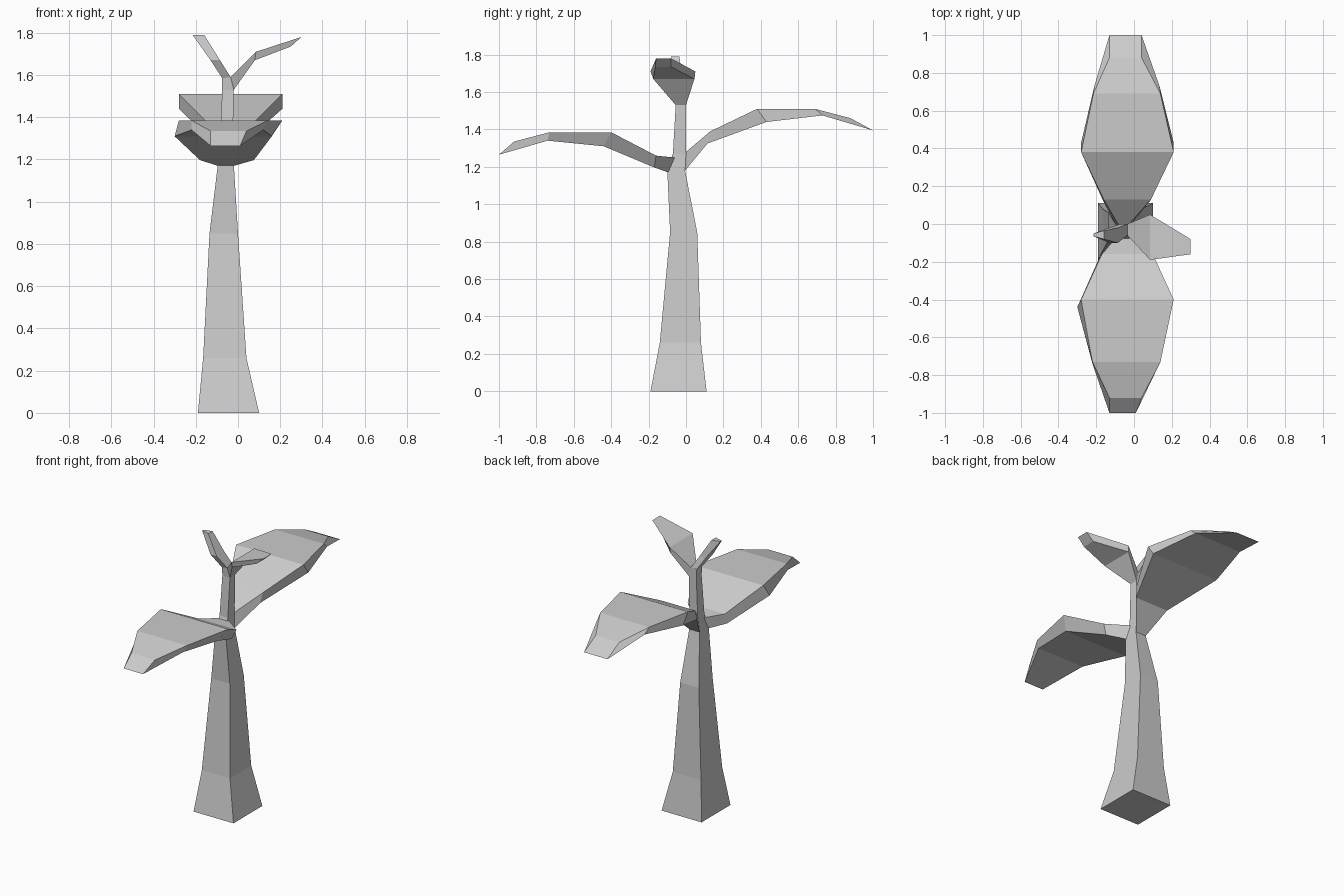
import bpy, bmesh


def loft(name, rings):
    """Skin a row of four-cornered rings and cap both ends."""
    bm = bmesh.new()
    loops = [[bm.verts.new(p) for p in ring] for ring in rings]
    for a, b in zip(loops, loops[1:]):
        for i in range(4):
            j = (i + 1) % 4
            bm.faces.new((a[i], a[j], b[j], b[i]))
    bm.faces.new(loops[0])
    bm.faces.new(loops[-1])
    bmesh.ops.recalc_face_normals(bm, faces=bm.faces)
    mesh = bpy.data.meshes.new(name)
    bm.to_mesh(mesh)
    bm.free()
    obj = bpy.data.objects.new(name, mesh)
    bpy.context.collection.objects.link(obj)
    return obj


def level_ring(x0, x1, y0, y1, z):
    return [(x0, y0, z), (x1, y0, z), (x1, y1, z), (x0, y1, z)]


def y_ring(top, bottom):
    """Leaf section across x; each edge is (x0, x1, y, z)."""
    a, b, y, z = top
    c, d, v, w = bottom
    return [(a, y, z), (b, y, z), (d, v, w), (c, v, w)]


def x_ring(top, bottom):
    """Leaf section across y; each edge is (y0, y1, x, z)."""
    a, b, x, z = top
    c, d, v, w = bottom
    return [(x, a, z), (x, b, z), (v, d, w), (v, c, w)]


# Tapering square trunk
loft("trunk", [level_ring(*s) for s in [
    (-0.19, 0.10, -0.19, 0.11, 0.0),
    (-0.165, 0.04, -0.14, 0.08, 0.26),
    (-0.135, 0.0, -0.085, 0.06, 0.85),
    (-0.095, -0.02, -0.10, -0.005, 1.18),
    (-0.085, -0.025, -0.07, 0.0, 1.27),
    (-0.075, -0.02, -0.055, 0.0, 1.53),
    (-0.075, -0.035, -0.06, 0.0, 1.59),
]])

# Large leaf drooping to the front
loft("front_leaf", [y_ring(*s) for s in [
    ((-0.085, -0.025, -0.06, 1.25), (-0.095, -0.02, -0.095, 1.17)),
    ((-0.17, 0.10, -0.16, 1.26), (-0.18, 0.075, -0.17, 1.197)),
    ((-0.28, 0.21, -0.40, 1.385), (-0.30, 0.16, -0.44, 1.31)),
    ((-0.22, 0.14, -0.73, 1.385), (-0.22, 0.12, -0.74, 1.34)),
    ((-0.13, 0.04, -0.92, 1.335), (-0.13, 0.01, -1.0, 1.265)),
]])

# Large leaf drooping to the back
loft("back_leaf", [y_ring(*s) for s in [
    ((-0.085, -0.025, 0.0, 1.28), (-0.095, -0.02, -0.005, 1.18)),
    ((-0.16, 0.09, 0.13, 1.39), (-0.16, 0.08, 0.115, 1.325)),
    ((-0.28, 0.21, 0.38, 1.51), (-0.28, 0.21, 0.43, 1.44)),
    ((-0.215, 0.14, 0.69, 1.51), (-0.21, 0.135, 0.73, 1.475)),
    ((-0.13, 0.04, 0.88, 1.46), (-0.13, 0.04, 1.0, 1.395)),
]])

# Small upper leaf to the right
loft("right_top_leaf", [x_ring(*s) for s in [
    ((-0.06, 0.0, -0.035, 1.59), (-0.055, 0.0, -0.02, 1.53)),
    ((-0.19, 0.05, 0.085, 1.71), (-0.175, 0.045, 0.08, 1.67)),
    ((-0.16, -0.08, 0.30, 1.78), (-0.165, -0.08, 0.25, 1.735)),
]])

# Small upper leaf to the left
loft("left_top_leaf", [x_ring(*s) for s in [
    ((-0.06, 0.0, -0.035, 1.59), (-0.06, 0.0, -0.075, 1.585)),
    ((-0.10, -0.02, -0.085, 1.67), (-0.10, -0.02, -0.13, 1.67)),
    ((-0.08, -0.035, -0.16, 1.79), (-0.065, -0.05, -0.215, 1.79)),
]])
